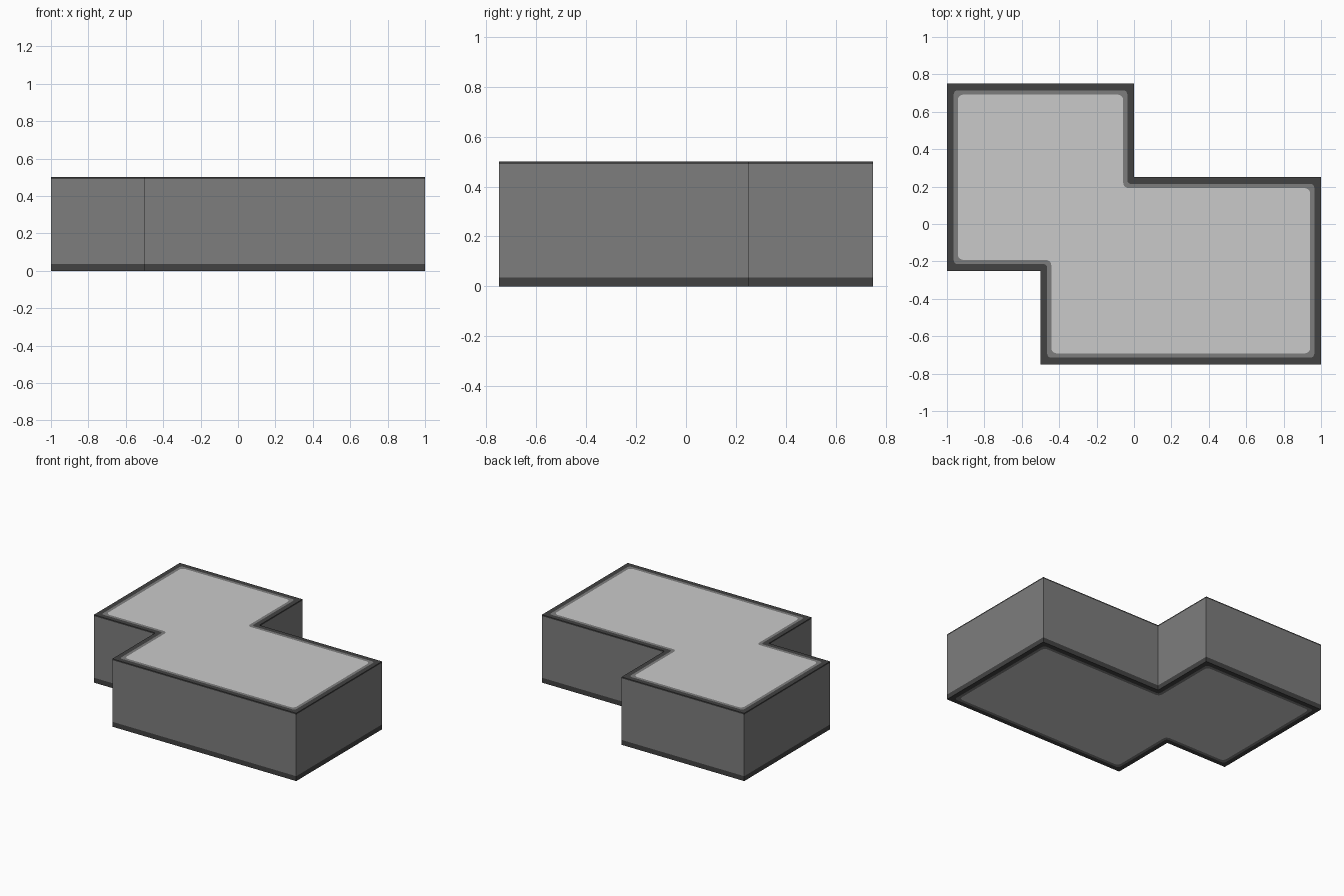
import bpy, bmesh, math
from mathutils import Vector

if "Cube" in bpy.data.objects:
    bpy.data.objects.remove(bpy.data.objects["Cube"])

# Stepped outline, counter-clockwise from the back left corner
OUTLINE = [Vector(p) for p in ((-1, .75), (-1, -.25), (-.5, -.25), (-.5, -.75),
                               (1, -.75), (1, .25), (0, .25), (0, .75))]
STEPS = 5  # segments per rounded corner


def material(name, value):
    m = bpy.data.materials.new(name)
    m.diffuse_color = (value, value, value, 1)
    m.use_nodes = True
    m.node_tree.nodes["Principled BSDF"].inputs["Base Color"].default_value = m.diffuse_color
    return m


def outline_loop(offset, radius):
    """Outline moved inwards by offset, with every corner rounded."""
    pts = []
    for i, p in enumerate(OUTLINE):
        a = (p - OUTLINE[i - 1]).normalized()
        b = (OUTLINE[(i + 1) % len(OUTLINE)] - p).normalized()
        c = p + offset * (Vector((-a.y, a.x)) + Vector((-b.y, b.x)))
        for k in range(STEPS + 1):
            t = math.pi / 2 * k / STEPS
            pts.append(c + radius * (b - a + a * math.sin(t) - b * math.cos(t)))
    return pts


LIGHT, GREY, DARK = 0, 1, 2
# Section from bottom panel to top panel:
# (offset, corner radius, height, colour of the strip that follows)
SECTION = [
    (.058, .03, 0, GREY),     # bottom panel edge, grey line
    (.036, .02, 0, DARK),     # bottom border
    (0, 0, 0, DARK),          # base band
    (0, 0, .036, GREY),       # walls
    (0, 0, .49, DARK),        # top edge band
    (0, 0, .5, DARK),         # top border
    (.036, .02, .5, GREY),    # grey line
    (.058, .03, .5, LIGHT),   # top panel edge
]

bm = bmesh.new()
rings = [[bm.verts.new((p.x, p.y, z)) for p in outline_loop(o, r)]
         for o, r, z, _ in SECTION]
n = len(rings[0])
for (lower, upper), row in zip(zip(rings, rings[1:]), SECTION):
    for i in range(n):
        j = (i + 1) % n
        bm.faces.new((lower[i], lower[j], upper[j], upper[i])).material_index = row[3]
# Light top and bottom panels
bm.faces.new(rings[-1]).material_index = LIGHT
bm.faces.new(rings[0][::-1]).material_index = LIGHT
# Merge the square corners
bmesh.ops.remove_doubles(bm, verts=bm.verts[:], dist=1e-5)
bmesh.ops.recalc_face_normals(bm, faces=bm.faces[:])

mesh = bpy.data.meshes.new("stepped_slab")
bm.to_mesh(mesh)
bm.free()
for m in (material("light grey panel", .59), material("mid grey wall", .207),
          material("dark grey border", .055)):
    mesh.materials.append(m)
slab = bpy.data.objects.new("stepped_slab", mesh)
bpy.context.collection.objects.link(slab)
